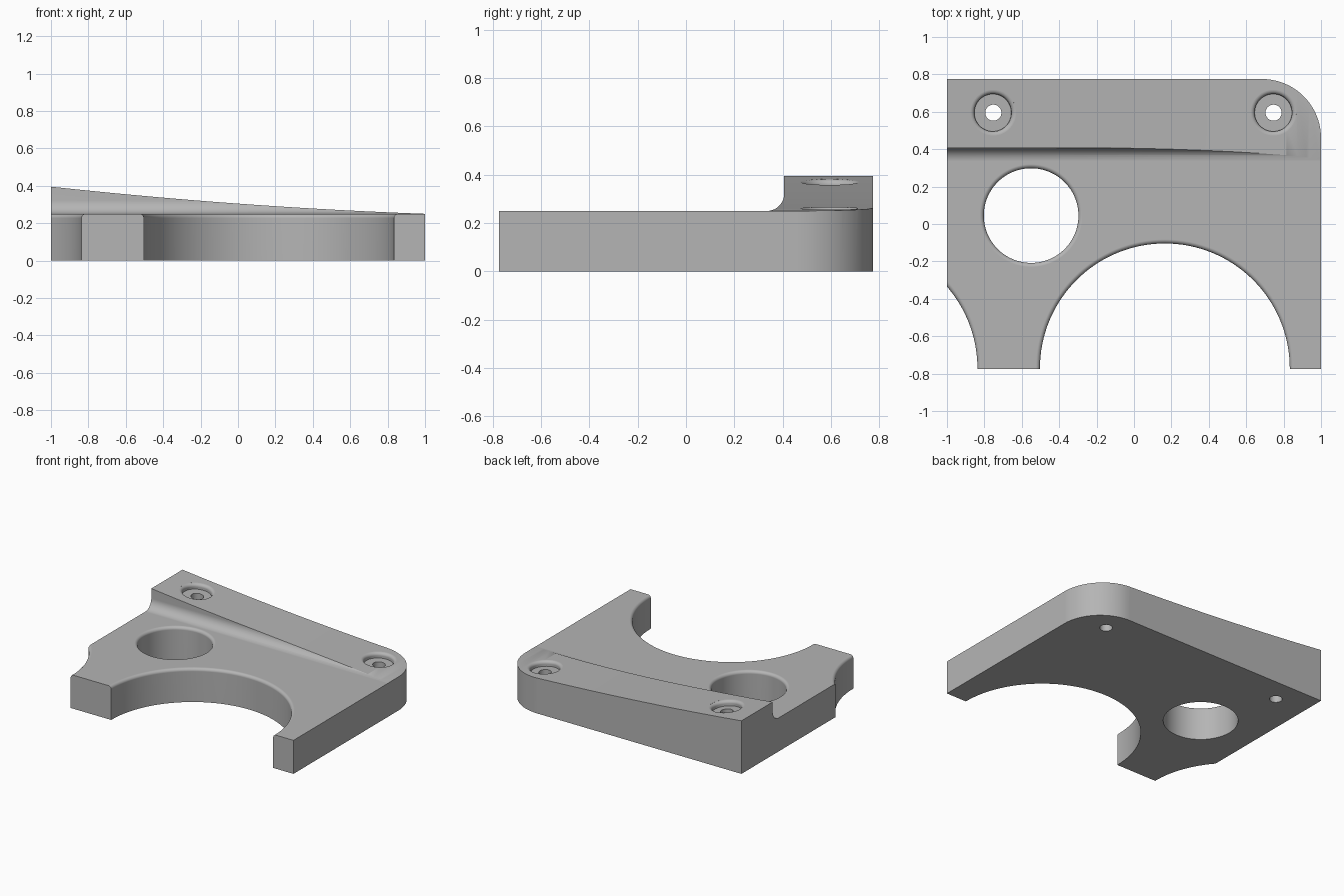
import bpy, bmesh, math
from mathutils import Matrix

if "Cube" in bpy.data.objects:
    bpy.data.objects.remove(bpy.data.objects["Cube"], do_unlink=True)

FLOOR = 0.25      # height of the flat plate
HALF_Y = 0.775
FILLET = 0.022    # rounding on the upper hole rims

grey = bpy.data.materials.new("plain_grey")
grey.use_nodes = True
grey.diffuse_color = (0.46, 0.46, 0.46, 1)
grey.node_tree.nodes["Principled BSDF"].inputs["Base Color"].default_value = (0.46, 0.46, 0.46, 1)


def finish(bm, name):
    bmesh.ops.recalc_face_normals(bm, faces=bm.faces)
    mesh = bpy.data.meshes.new(name)
    bm.to_mesh(mesh)
    bm.free()
    mesh.materials.append(grey)
    obj = bpy.data.objects.new(name, mesh)
    bpy.context.collection.objects.link(obj)
    return obj


def prism(name, points, offset):
    """Close a 3D outline and extrude it by offset."""
    bm = bmesh.new()
    face = bm.faces.new([bm.verts.new(p) for p in points])
    side = bmesh.ops.extrude_face_region(bm, geom=[face])
    moved = [v for v in side["geom"] if isinstance(v, bmesh.types.BMVert)]
    bmesh.ops.translate(bm, vec=offset, verts=moved)
    return finish(bm, name)


def lathe(name, profile, matrix, count=96):
    """Capped solid of revolution from (radius, z) pairs."""
    bm = bmesh.new()
    turns = [2 * math.pi * i / count for i in range(count)]
    rings = [[bm.verts.new((r * math.cos(t), r * math.sin(t), z)) for t in turns]
             for r, z in profile]
    for low, high in zip(rings, rings[1:]):
        for i in range(count):
            j = (i + 1) % count
            bm.faces.new((low[i], low[j], high[j], high[i]))
    bm.faces.new(rings[0])
    bm.faces.new(rings[-1])
    bm.transform(matrix)
    return finish(bm, name)


def rim(radius, top, steps=7):
    """Flared profile that rounds off the upper edge of a bore."""
    arc = [math.pi / 2 * i / steps for i in range(steps + 1)]
    return [(radius + FILLET - FILLET * math.cos(a), top - FILLET + FILLET * math.sin(a))
            for a in arc] + [(radius + FILLET, top + 0.3)]


def ridge_top(x):
    t = 1 - x
    return FLOOR + 0.0005 + 0.0365 * t + 0.018 * t * t


# Plate outline with one rounded back corner
R = 0.315
corner = [(1 - R + R * math.cos(a), HALF_Y - R + R * math.sin(a), 0)
          for a in (math.pi / 2 * i / 20 for i in range(21))]
plate = prism("mounting_plate",
              [(-1, HALF_Y, 0), (-1, -HALF_Y, 0), (1, -HALF_Y, 0)] + corner, (0, 0, 0.6))

# Cross-section with the concave step up to the back ridge
r = 0.072
cove = [(-2, 0.335 + r * math.sin(a), FLOOR + r - r * math.cos(a))
        for a in (math.pi / 2 * i / 10 for i in range(11))]
step = prism("step_cutter", [(-2, 1, -0.1), (-2, -1, -0.1), (-2, -1, FLOOR)]
             + cove + [(-2, 0.335 + r, 0.9), (-2, 1, 0.9)], (4, 0, 0))

# Gently curved slope along the top of the ridge
slope = [(x, -2, ridge_top(x)) for x in (1 - 2 * i / 32 for i in range(33))]
slope = [(1.2, -2, slope[0][2])] + slope + [(-1.2, -2, ridge_top(-1.2))]
ramp = prism("ramp_cutter", slope + [(-1.2, -2, -0.2), (1.2, -2, -0.2)], (0, 4, 0))

cutters = [(step, 'INTERSECT'), (ramp, 'INTERSECT')]

# Round hole and the two large front arcs
for name, x, y, radius in (("round_hole", -0.55, 0.045, 0.253),
                           ("front_arc", 0.165, -0.772, 0.668),
                           ("side_arc", -1.505, -0.772, 0.668)):
    cut = lathe(name, [(radius, -0.1)] + rim(radius, FLOOR),
                Matrix.Translation((x, y, 0)), 128)
    cutters.append((cut, 'DIFFERENCE'))

# Screw holes with shallow counterbores tilted to the ridge slope
for x in (-0.752, 0.746):
    tilt = math.atan(0.0365 + 0.036 * (1 - x))
    place = Matrix.Translation((x, 0.595, ridge_top(x))) @ Matrix.Rotation(tilt, 4, 'Y')
    bore = lathe("counterbore", [(0.1, -0.038)] + rim(0.1, 0), place, 64)
    hole = lathe("screw_hole", [(0.043, -0.1), (0.043, 0.6)],
                 Matrix.Translation((x, 0.595, 0)), 48)
    cutters += [(bore, 'DIFFERENCE'), (hole, 'DIFFERENCE')]

# Apply every cut, then discard the helpers
for cut, operation in cutters:
    cut.hide_render = True
    mod = plate.modifiers.new(cut.name, 'BOOLEAN')
    mod.operation = operation
    mod.solver = 'EXACT'
    mod.object = cut
bpy.context.view_layer.update()
graph = bpy.context.evaluated_depsgraph_get()
mesh = bpy.data.meshes.new_from_object(plate.evaluated_get(graph))
plate.modifiers.clear()
plate.data = mesh
for cut, operation in cutters:
    bpy.data.objects.remove(cut, do_unlink=True)
mesh.materials.clear()
mesh.materials.append(grey)
mesh.polygons.foreach_set("material_index", [0] * len(mesh.polygons))

# Smooth curves while keeping the flats crisp
bpy.ops.object.select_all(action='DESELECT')
plate.select_set(True)
bpy.context.view_layer.objects.active = plate
bpy.ops.object.shade_smooth_by_angle(angle=math.radians(28))
weighted = plate.modifiers.new("even_shading", 'WEIGHTED_NORMAL')
weighted.keep_sharp = True
